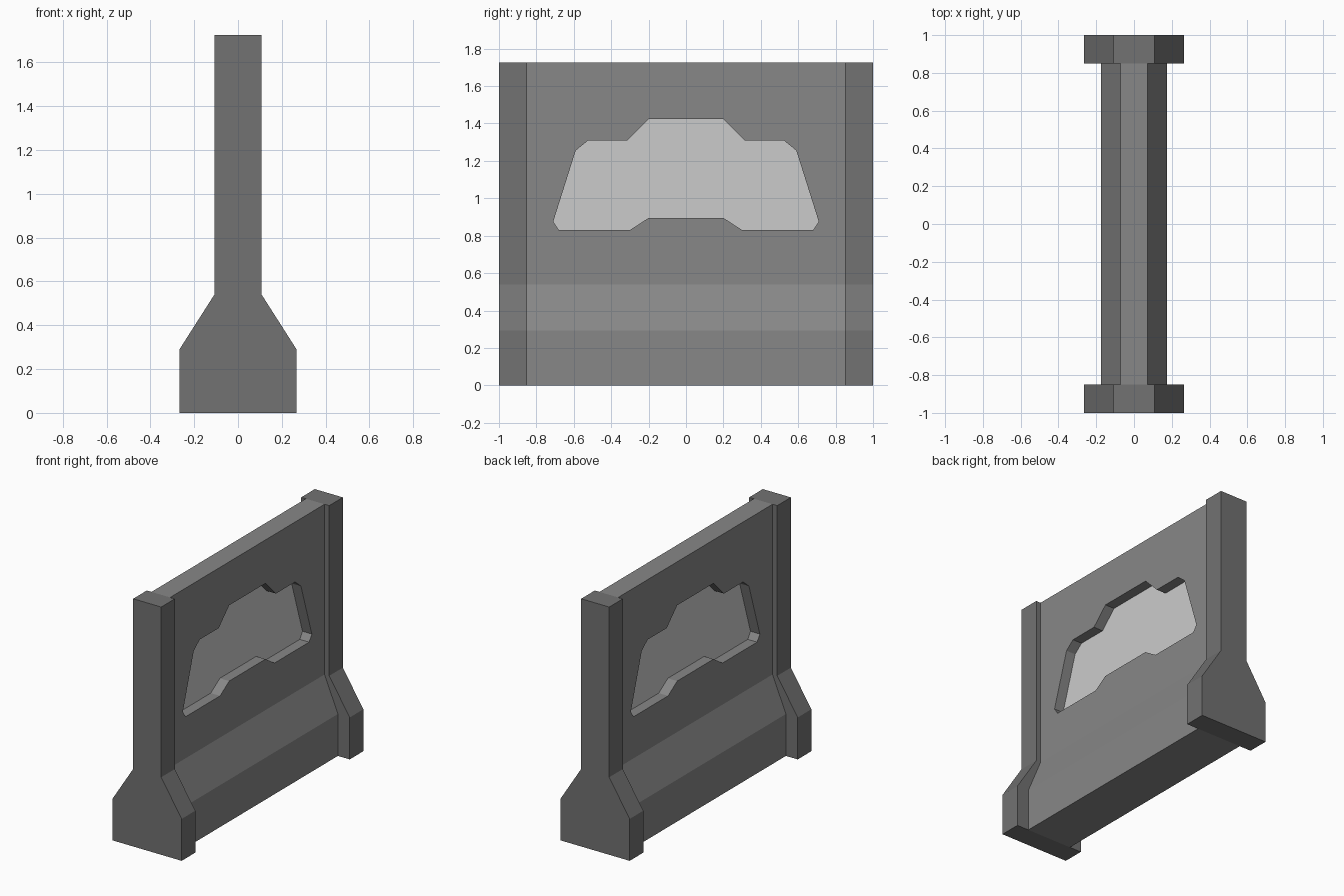
import bpy
import bmesh

if "Cube" in bpy.data.objects:
    bpy.data.objects.remove(bpy.data.objects["Cube"])


def grey(name, value):
    mat = bpy.data.materials.new(name)
    mat.diffuse_color = (value, value, value, 1)
    mat.use_nodes = True
    mat.node_tree.nodes["Principled BSDF"].inputs["Base Color"].default_value = mat.diffuse_color
    return mat


def prism(name, points, start, depth, mat=None):
    """Polygon of 3D points, swept by a depth vector (None = flat sheet)."""
    bm = bmesh.new()
    face = bm.faces.new([bm.verts.new([a + b for a, b in zip(p, start)]) for p in points])
    if depth:
        out = bmesh.ops.extrude_face_region(bm, geom=[face], use_keep_orig=True)
        verts = [g for g in out["geom"] if isinstance(g, bmesh.types.BMVert)]
        bmesh.ops.translate(bm, verts=verts, vec=depth)
        bmesh.ops.recalc_face_normals(bm, faces=bm.faces)
    mesh = bpy.data.meshes.new(name)
    bm.to_mesh(mesh)
    bm.free()
    obj = bpy.data.objects.new(name, mesh)
    bpy.context.collection.objects.link(obj)
    if mat:
        mesh.materials.append(mat)
    return obj


def mirrored(half):
    return half + [(-a, b) for a, b in reversed(half)]


def barrier_profile(foot, neck):
    """Wide foot, sloped shoulder and narrow upright, in x and z."""
    half = [(foot, 0), (foot, 0.292), (neck, 0.54), (neck, 1.726)]
    return [(x, 0, z) for x, z in mirrored(half)]


post_grey = grey("post_grey", 0.168)
wall_grey = grey("wall_grey", 0.245)
pane_grey = grey("pane_grey", 0.8)

# End posts
for side, y in (("front", -1), ("back", 0.85)):
    prism(side + "_post", barrier_profile(0.266, 0.108), (0, y, 0), (0, 0.15, 0), post_grey)

# Wall between the posts
wall = prism("wall", barrier_profile(0.175, 0.072), (0, -0.85, 0), (0, 1.7, 0), wall_grey)

# Stepped window outline, in y and z
window = [(0, y, z) for y, z in mirrored([
    (0.20, 0.895), (0.30, 0.83), (0.68, 0.83), (0.71, 0.875),
    (0.59, 1.255), (0.525, 1.308), (0.315, 1.308), (0.20, 1.423)])]

# Window opening
cutter = prism("window_cutter", window, (-0.3, 0, 0), (0.6, 0, 0), wall_grey)
cutter.hide_render = True
cutter.hide_viewport = True
cut = wall.modifiers.new("window_opening", "BOOLEAN")
cut.operation = "DIFFERENCE"
cut.solver = "EXACT"
cut.object = cutter

# Pane at the middle of the wall's thickness
prism("window_pane", window, (0, 0, 0), None, pane_grey)
